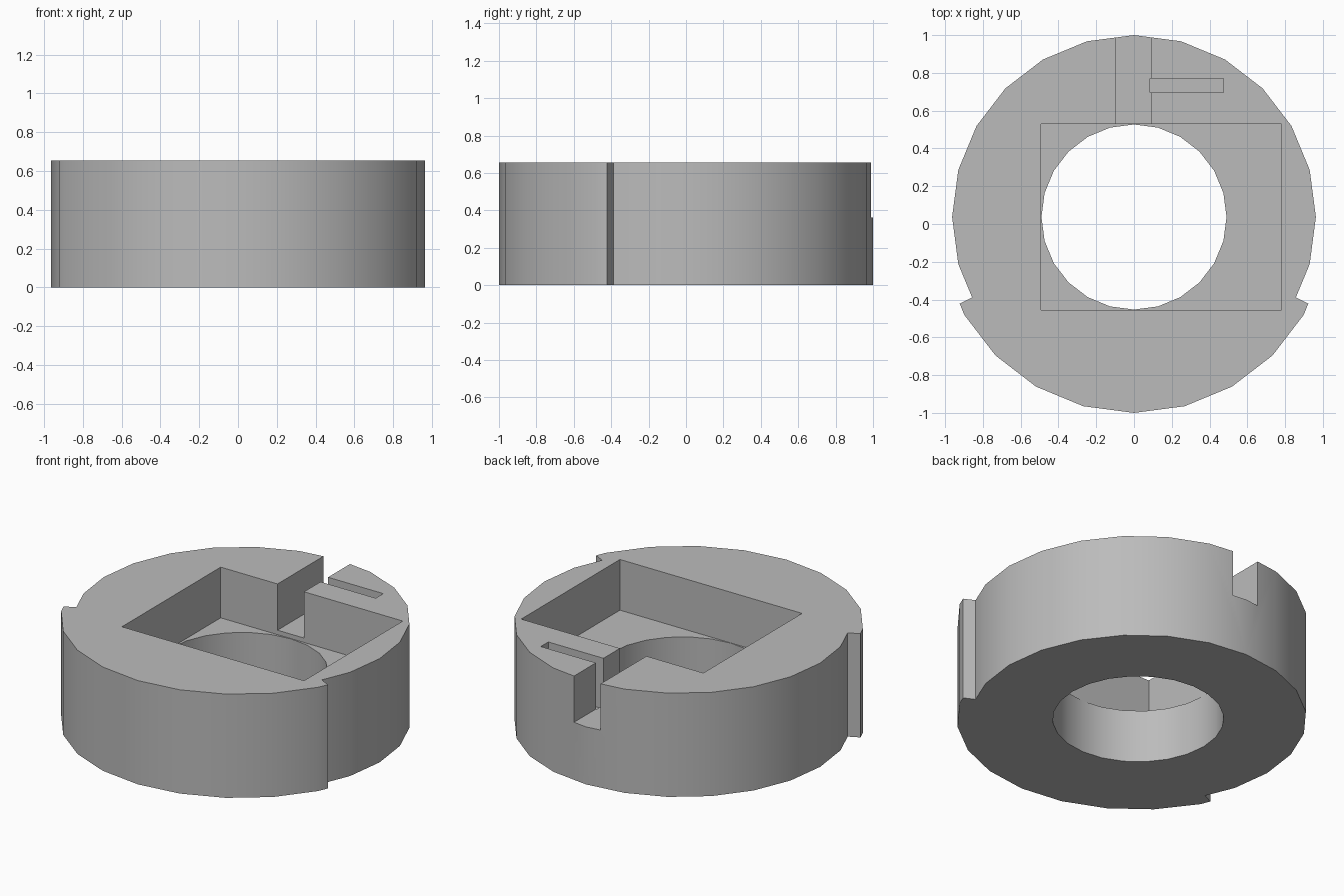
import bpy
import bmesh
from math import sin, cos, pi, radians

cube = bpy.data.objects.get("Cube")
if cube:
    bpy.data.objects.remove(cube, do_unlink=True)

HEIGHT = 0.655
CENTRE_Y = 0.037
POCKET_FLOOR = 0.335
NOTCH_FLOOR = 0.363

grey = bpy.data.materials.new("plain_grey")
grey.use_nodes = True
colour = (0.5, 0.5, 0.5, 1)
grey.diffuse_color = colour
grey.node_tree.nodes["Principled BSDF"].inputs["Base Color"].default_value = colour


def ring_point(radius, degrees):
    a = radians(degrees)
    return (radius * cos(a), CENTRE_Y + radius * sin(a))


def facet_radius(radius, degrees):
    """Distance from the centre to a 24-sided outline at any angle."""
    return radius * cos(pi / 24) / cos(radians(degrees % 15 - 7.5))


def prism(name, outline, bottom, top):
    bm = bmesh.new()
    face = bm.faces.new([bm.verts.new((x, y, bottom)) for x, y in outline])
    moved = bmesh.ops.extrude_face_region(bm, geom=[face])["geom"]
    verts = [v for v in moved if isinstance(v, bmesh.types.BMVert)]
    bmesh.ops.translate(bm, verts=verts, vec=(0, 0, top - bottom))
    bmesh.ops.recalc_face_normals(bm, faces=bm.faces)
    mesh = bpy.data.meshes.new(name)
    bm.to_mesh(mesh)
    bm.free()
    mesh.materials.append(grey)
    obj = bpy.data.objects.new(name, mesh)
    bpy.context.collection.objects.link(obj)
    return obj


def box_outline(x0, x1, y0, y1):
    return [(x0, y0), (x1, y0), (x1, y1), (x0, y1)]


# Stepped ring outline: smaller radius at the back, larger at the front
BACK_R, FRONT_R, STEP = 0.963, 1.037, 26.4
back_angles = [-STEP] + list(range(-15, 196, 15)) + [180 + STEP]
front_angles = [180 + STEP] + list(range(210, 331, 15)) + [360 - STEP]
outline = [ring_point(facet_radius(BACK_R, a), a) for a in back_angles]
outline += [ring_point(facet_radius(FRONT_R, a), a) for a in front_angles]
body = prism("ring_body", outline, 0, HEIGHT)

# Through hole, rectangular pocket, back notch and narrow side slot
hole = [ring_point(0.49, a) for a in range(0, 360, 15)]
cutters = [
    prism("pocket_cutter", box_outline(-0.492, 0.78, -0.455, 0.53), POCKET_FLOOR, 1),
    prism("hole_cutter", hole, -0.2, 0.5),
    prism("notch_cutter", box_outline(-0.095, 0.09, 0.5, 1.2), NOTCH_FLOOR, 1),
    prism("slot_cutter", box_outline(0.085, 0.475, 0.695, 0.77), POCKET_FLOOR, 1),
]

bpy.ops.object.select_all(action="DESELECT")
body.select_set(True)
bpy.context.view_layer.objects.active = body
for cutter in cutters:
    cutter.hide_render = True
    cut = body.modifiers.new(cutter.name, "BOOLEAN")
    cut.operation = "DIFFERENCE"
    cut.solver = "EXACT"
    cut.object = cutter
    bpy.ops.object.modifier_apply(modifier=cut.name)
    bpy.data.objects.remove(cutter, do_unlink=True)

bpy.ops.object.shade_smooth_by_angle(angle=radians(30))
